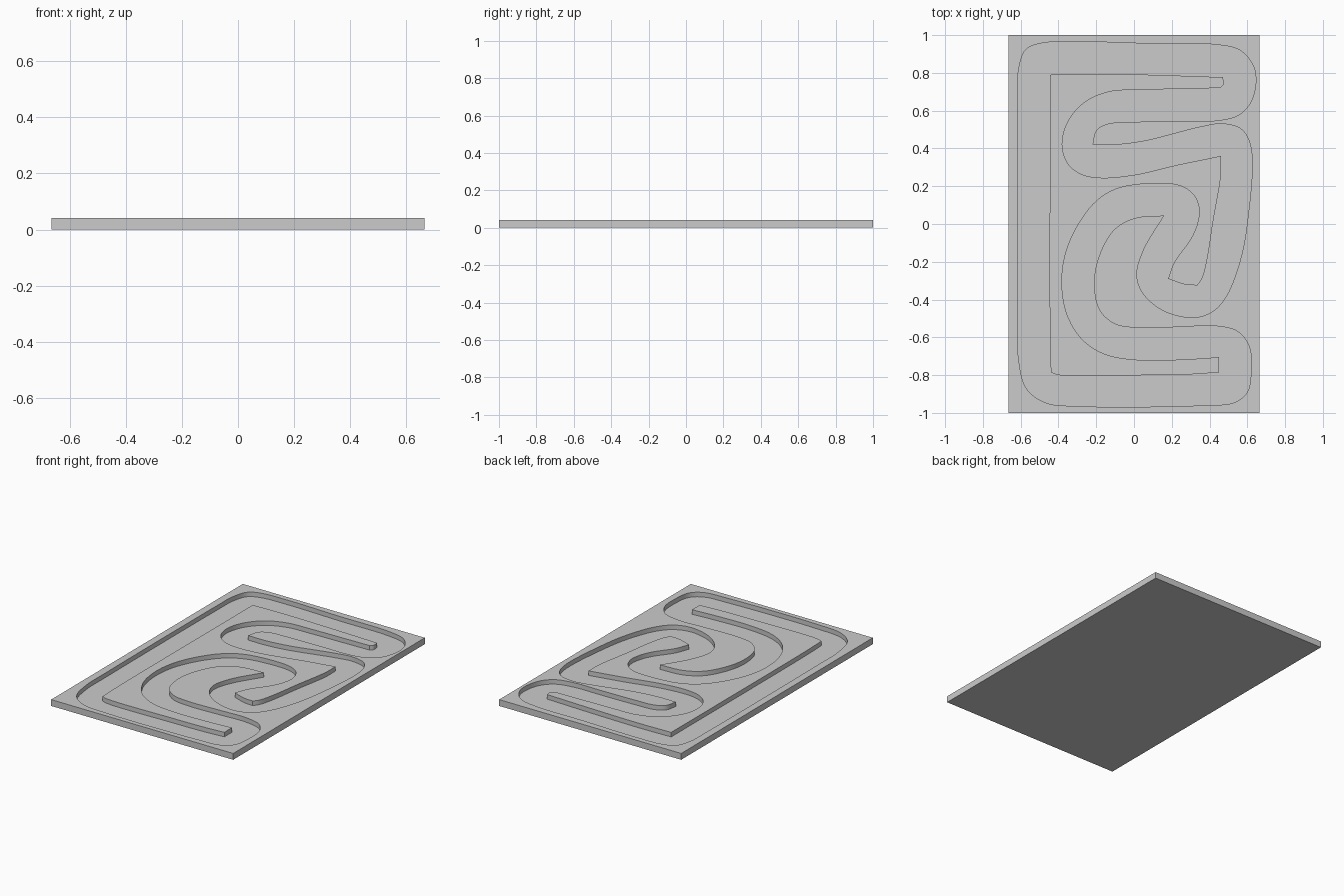
import bpy
import bmesh
from mathutils import Vector

cube = bpy.data.objects.get("Cube")
if cube:
    bpy.data.objects.remove(cube, do_unlink=True)

HALF_WIDTH, HALF_LENGTH = 0.665, 1.0
TOP, FLOOR = 0.042, 0.012
STEPS = 7

# Outer edge of the track in hundredths: smooth runs that meet at sharp corners
OUTER_RUNS = [
    [(-22, 42), (-9, 42), (6, 44), (36, 51.5), (47, 53), (57, 50), (62, 40),
     (60, 1), (56, -20), (49, -38), (42, -46), (32, -49.5), (16, -46),
     (5, -37), (1.5, -27), (5, -14), (16, 4.5)],
    [(16, 4.5), (0, 3), (-11, -3.5), (-19.5, -20), (-21, -35), (-18, -46),
     (-10, -53), (3, -55), (25, -54.5), (43, -54), (55, -57), (61, -65),
     (62, -77), (60, -89), (53, -94.5), (37, -96), (-28, -96.5), (-47, -94.5),
     (-57, -87), (-61, -72), (-61.5, -50), (-61.5, 66), (-61, 82), (-57.5, 92),
     (-50, 95.5), (-31, 96.5), (8, 95.5), (43, 95), (56, 92), (63, 84),
     (64.5, 75), (61.5, 64), (55, 57.5), (43, 54.7), (24, 54.5), (0, 54),
     (-14, 53), (-20, 49.5), (-22, 42)],
]

# Inner edge of the track
INNER_RUNS = [
    [(-44.5, 79), (-23, 79.5), (8, 79), (47, 77.7)],
    [(47, 77.7), (47.5, 74), (45.5, 72)],
    [(45.5, 72), (24, 71.5), (3, 71), (-13, 70), (-26, 64.5), (-35, 54),
     (-38, 42), (-35, 32), (-28, 26.5), (-18, 24.5), (0, 26), (24, 31.5),
     (46, 36)],
    [(46, 36), (46, 26), (42, 2), (38.5, -20), (36, -29), (33.5, -32.5)],
    [(33.5, -32.5), (27, -32), (18, -29)],
    [(18, -29), (21.5, -20), (30, -8), (33.5, 0), (34.5, 8), (31.5, 15.5),
     (25, 20), (14, 21.5), (-8, 19), (-20, 12), (-31, -3), (-37, -19),
     (-38, -35), (-35, -49), (-27, -61.5), (-15, -69), (3, -72), (30, -71.5),
     (45, -70.5)],
    [(45, -70.5), (45, -78.5)],
    [(45, -78.5), (32, -79.5), (8, -80), (-40, -80), (-44, -78.5)],
    [(-44, -78.5), (-44.5, -60), (-44.5, 60), (-44.5, 79)],
]


def smooth_run(run):
    """Curve through the points of one run, leaving out its last point."""
    pts = [Vector(p) / 100 for p in run]
    pts = [pts[0] * 2 - pts[1]] + pts + [pts[-1] * 2 - pts[-2]]
    result = []
    for a, b, c, d in zip(pts, pts[1:], pts[2:], pts[3:]):
        ta, tb, tc = [(q - p).length ** 0.5 for p, q in ((a, b), (b, c), (c, d))]
        start = ((b - a) / ta - (c - a) / (ta + tb) + (c - b) / tb) * tb
        end = ((c - b) / tb - (d - b) / (tb + tc) + (d - c) / tc) * tb
        for i in range(STEPS):
            t = i / STEPS
            result.append(b * (2 * t**3 - 3 * t**2 + 1) + start * (t**3 - 2 * t**2 + t)
                          + c * (3 * t**2 - 2 * t**3) + end * (t**3 - t**2))
    return result


def outline(runs):
    return [p for run in runs for p in smooth_run(run)]


def ring(bm, pts, z):
    """Closed loop of vertices and edges at one height."""
    verts = [bm.verts.new((p[0], p[1], z)) for p in pts]
    edges = [bm.edges.new((v, verts[i - 1])) for i, v in enumerate(verts)]
    return verts, edges


def wall(bm, low, high):
    for i in range(len(low[0])):
        bm.faces.new((low[0][i - 1], low[0][i], high[0][i], high[0][i - 1]))


def fill(bm, *rings):
    edges = [e for r in rings for e in r[1]]
    bmesh.ops.triangle_fill(bm, use_beauty=True, edges=edges, normal=(0, 0, 1))


bm = bmesh.new()
corners = [(x * HALF_WIDTH, y * HALF_LENGTH)
           for x, y in ((-1, -1), (1, -1), (1, 1), (-1, 1))]
outer, inner = outline(OUTER_RUNS), outline(INNER_RUNS)
slab_low, slab_high = ring(bm, corners, 0), ring(bm, corners, TOP)
outer_low, outer_high = ring(bm, outer, FLOOR), ring(bm, outer, TOP)
inner_low, inner_high = ring(bm, inner, FLOOR), ring(bm, inner, TOP)

# Raised border, sunken track floor and raised infield
fill(bm, slab_high, outer_high)
fill(bm, outer_low, inner_low)
fill(bm, inner_high)

# Slab sides, underside and track walls
wall(bm, slab_low, slab_high)
wall(bm, outer_low, outer_high)
wall(bm, inner_low, inner_high)
bm.faces.new(slab_low[0])
bmesh.ops.recalc_face_normals(bm, faces=bm.faces)

mesh = bpy.data.meshes.new("track_board")
bm.to_mesh(mesh)
bm.free()
board = bpy.data.objects.new("track_board", mesh)
bpy.context.collection.objects.link(board)

# Single grey material
grey = bpy.data.materials.new("light grey")
grey.use_nodes = True
colour = (0.6, 0.6, 0.6, 1)
grey.diffuse_color = colour
grey.node_tree.nodes["Principled BSDF"].inputs["Base Color"].default_value = colour
mesh.materials.append(grey)

bpy.ops.object.select_all(action="DESELECT")
board.select_set(True)
bpy.context.view_layer.objects.active = board
bpy.ops.object.shade_smooth_by_angle(angle=0.6)
